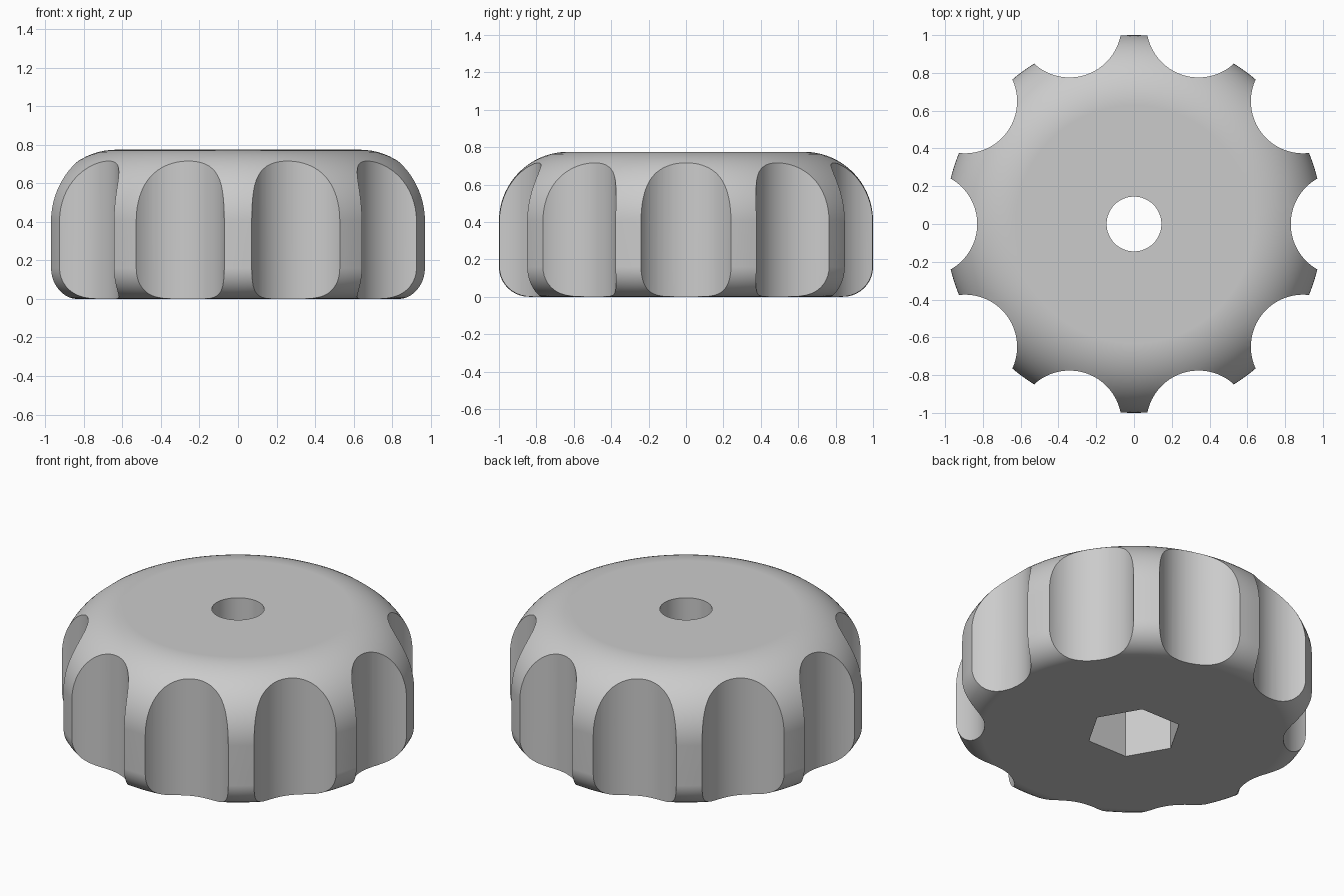
import bpy
import math
from math import cos, sin, pi

if "Cube" in bpy.data.objects:
    bpy.data.objects.remove(bpy.data.objects["Cube"], do_unlink=True)

RADIUS, HEIGHT = 1.0, 0.775
LOW_FILLET, TOP_FILLET = 0.16, 0.37
LOBES, SCALLOP_R, SCALLOP_DIST = 10, 0.276, 1.106
SEGMENTS = 180

grey = bpy.data.materials.new("plain grey")
grey.use_nodes = True
grey.diffuse_color = (0.6, 0.6, 0.6, 1)
grey.node_tree.nodes["Principled BSDF"].inputs["Base Color"].default_value = (0.6, 0.6, 0.6, 1)


def arc(cx, cz, r, start, end, steps):
    angles = [start + (end - start) * i / steps for i in range(steps + 1)]
    return [(cx + r * cos(a), cz + r * sin(a)) for a in angles]


def lathe(name, profile):
    """Turn a radius/height profile around z and close both ends."""
    verts = [(r * cos(2 * pi * s / SEGMENTS), r * sin(2 * pi * s / SEGMENTS), z)
             for r, z in profile for s in range(SEGMENTS)]
    faces = [list(range(SEGMENTS))[::-1],
             list(range(len(verts) - SEGMENTS, len(verts)))]
    for ring in range(len(profile) - 1):
        a, b = ring * SEGMENTS, (ring + 1) * SEGMENTS
        for s in range(SEGMENTS):
            t = (s + 1) % SEGMENTS
            faces.append((a + s, a + t, b + t, b + s))
    mesh = bpy.data.meshes.new(name)
    mesh.from_pydata(verts, [], faces)
    obj = bpy.data.objects.new(name, mesh)
    bpy.context.collection.objects.link(obj)
    return obj


def cut(target, sides, radius, low, high, x=0, y=0):
    """Subtract an upright prism from the target."""
    bpy.ops.mesh.primitive_cylinder_add(vertices=sides, radius=radius, depth=high - low,
                                        location=(x, y, (low + high) / 2))
    cutter = bpy.context.object
    cutter.hide_render = True
    if sides == 6:
        cutter.rotation_euler.z = pi / 6  # corners on the x axis
    mod = target.modifiers.new("cut", "BOOLEAN")
    mod.operation, mod.solver, mod.object = "DIFFERENCE", "EXACT", cutter
    bpy.context.view_layer.objects.active = target
    bpy.ops.object.modifier_apply(modifier=mod.name)
    bpy.data.objects.remove(cutter, do_unlink=True)


# Rounded knob body
profile = arc(RADIUS - LOW_FILLET, LOW_FILLET, LOW_FILLET, -pi / 2, 0, 10)
profile += arc(RADIUS - TOP_FILLET, HEIGHT - TOP_FILLET, TOP_FILLET, 0, pi / 2, 18)
knob = lathe("knob_body", profile)
knob.data.materials.append(grey)

# Finger scallops around the rim
for i in range(LOBES):
    a = 2 * pi * i / LOBES
    cut(knob, 96, SCALLOP_R, -0.2, 1.0, SCALLOP_DIST * cos(a), SCALLOP_DIST * sin(a))

# Bolt hole and hexagonal nut pocket
cut(knob, 64, 0.145, -0.2, 1.0)
cut(knob, 6, 0.265, -0.2, 0.4)

# Smooth shading with crisp cut edges
bpy.ops.object.select_all(action="DESELECT")
knob.select_set(True)
bpy.context.view_layer.objects.active = knob
bpy.ops.object.shade_smooth_by_angle(angle=math.radians(25))
normals = knob.modifiers.new("even_normals", "WEIGHTED_NORMAL")
normals.keep_sharp = True
